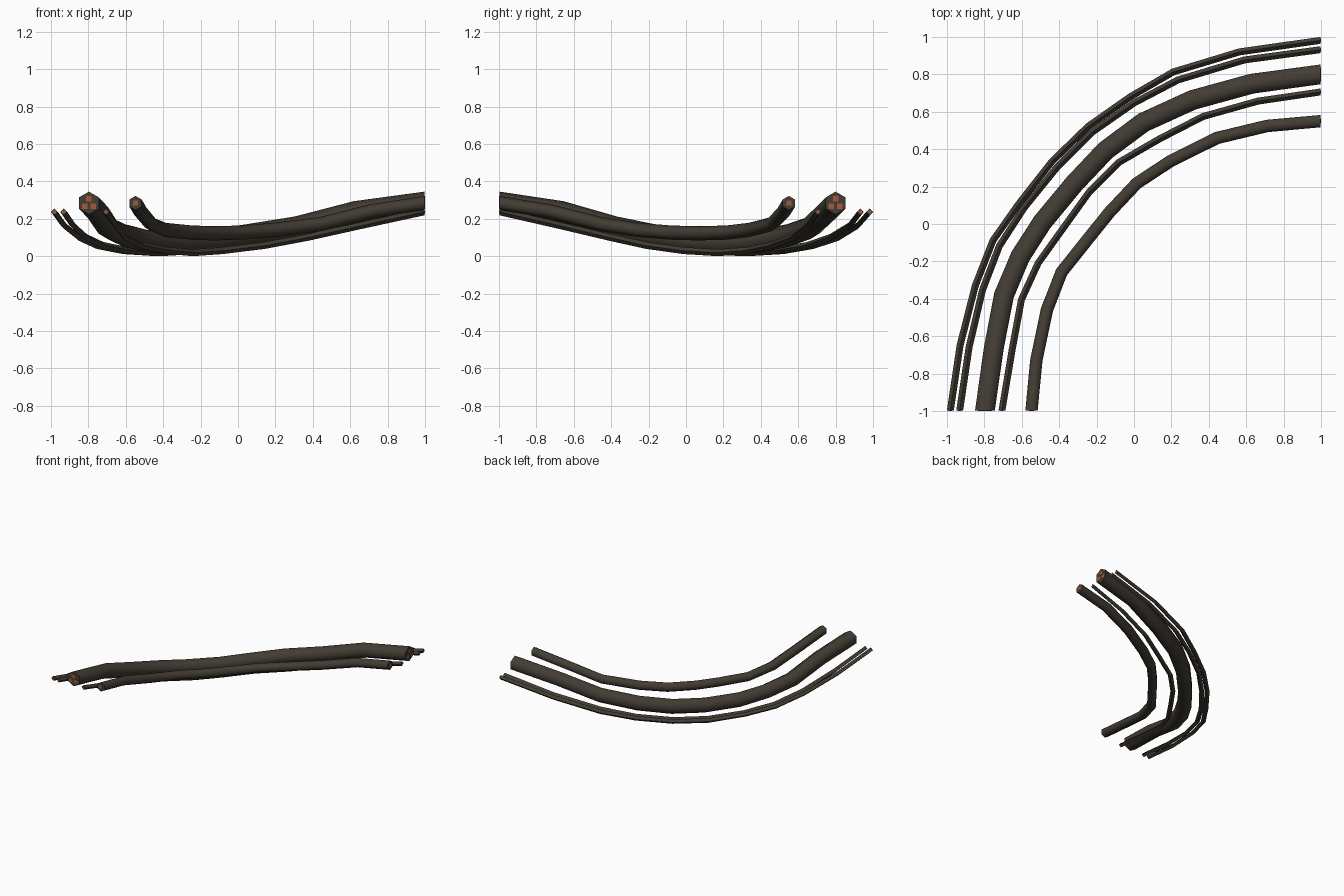
import bpy, bmesh, math
from mathutils import Vector

if "Cube" in bpy.data.objects:
    bpy.data.objects.remove(bpy.data.objects["Cube"])


def material(name, rgb):
    m = bpy.data.materials.new(name)
    m.diffuse_color = (*rgb, 1)
    m.use_nodes = True
    m.node_tree.nodes["Principled BSDF"].inputs["Base Color"].default_value = m.diffuse_color
    return m


RUBBER = material("dark_rubber", (0.054, 0.045, 0.033))
COPPER = material("copper_core", (0.36, 0.10, 0.042))
T = 0.003  # thickness of the copper plates on the cut ends


def finish(bm, name, mat):
    bmesh.ops.recalc_face_normals(bm, faces=bm.faces)
    me = bpy.data.meshes.new(name)
    bm.to_mesh(me)
    bm.free()
    me.materials.append(mat)
    bpy.context.collection.objects.link(bpy.data.objects.new(name, me))


def core(name, pos, axis, size):
    """Small copper plate on a cut end, facing along axis (0 = x, 1 = y)."""
    bm = bmesh.new()
    bmesh.ops.create_cube(bm, size=1)
    dims = [size] * 3
    dims[axis] = 2 * T
    for v in bm.verts:
        v.co = Vector([c * d for c, d in zip(v.co, dims)]) + Vector(pos)
    finish(bm, name, COPPER)


def cable(name, radius, sides, xy, half_z, strands, size):
    """Sweep a polygon along a path; heights mirror about the middle knot."""
    z = half_z + half_z[-2::-1]
    pts = [Vector((x, y, h)) for (x, y), h in zip(xy, z)]
    pts[0].x -= T
    pts[-1].y += T
    bm = bmesh.new()
    rings = []
    for i, p in enumerate(pts):
        if i == 0:
            t = Vector((-1, 0, 0))
        elif i == len(pts) - 1:
            t = Vector((0, -1, 0))
        else:
            t = ((p - pts[i - 1]).normalized() + (pts[i + 1] - p).normalized()).normalized()
        side = t.cross(Vector((0, 0, 1))).normalized()
        up = side.cross(t)
        rings.append([bm.verts.new(p + radius * (side * math.sin(a) + up * math.cos(a)))
                      for a in (2 * math.pi * k / sides for k in range(sides))])
    for a, b in zip(rings, rings[1:]):
        for k in range(sides):
            n = (k + 1) % sides
            f = bm.faces.new((a[k], a[n], b[n], b[k]))
            f.smooth = sides > 4
    for r in (rings[0], rings[-1]):
        cap = bm.faces.new(r)
        for e in cap.edges:
            e.smooth = False
    finish(bm, name, RUBBER)
    # copper strands on both cut ends
    for j, (u, w) in enumerate(strands):
        a, b = pts[0], pts[-1]
        core(f"{name}_core_right_{j}", (a.x, a.y + u, a.z + w), 0, size)
        core(f"{name}_core_front_{j}", (b.x + u, b.y, b.z + w), 1, size)


THIN_Z = [0.237, 0.165, 0.10, 0.057, 0.03, 0.0185]
ONE = [(0, 0)]

# two thin wires on the outside of the bend
cable("outer_wire", 0.0185, 4,
      [(1, .982), (.563, .92), (.21, .813), (-.02, .68), (-.245, .522), (-.437, .336),
       (-.616, .108), (-.754, -.088), (-.849, -.331), (-.93, -.65), (-.982, -1)],
      THIN_Z, ONE, 0.017)
cable("second_wire", 0.0185, 4,
      [(1, .932), (.59, .877), (.235, .77), (0, .647), (-.225, .49), (-.41, .305),
       (-.588, .086), (-.72, -.118), (-.81, -.353), (-.882, -.66), (-.932, -1)],
      THIN_Z, ONE, 0.017)

# thick main cable with three strands
cable("main_cable", 0.061, 6,
      [(1, .80), (.63, .75), (.313, .663), (.05, .543), (-.152, .393), (-.32, .215),
       (-.49, .01), (-.607, -.172), (-.695, -.38), (-.75, -.666), (-.797, -1)],
      [0.284, 0.234, 0.152, 0.11, 0.08, 0.068],
      [(0, .022), (-.023, -.017), (.023, -.017)], 0.029)

# thin wire inside the main cable
cable("inner_wire", 0.0185, 4,
      [(1, .706), (.663, .657), (.37, .575), (.14, .457), (-.08, .33), (-.24, .17),
       (-.374, -.016), (-.513, -.21), (-.602, -.405), (-.653, -.68), (-.706, -1)],
      THIN_Z, ONE, 0.017)

# medium cable on the inside of the bend
cable("inner_cable", 0.038, 6,
      [(1, .55), (.711, .524), (.444, .46), (.193, .335), (.014, .217), (-.13, .064),
       (-.246, -.08), (-.387, -.257), (-.465, -.457), (-.522, -.727), (-.548, -1)],
      [0.284, 0.24, 0.172, 0.14, 0.126, 0.122], ONE, 0.027)
